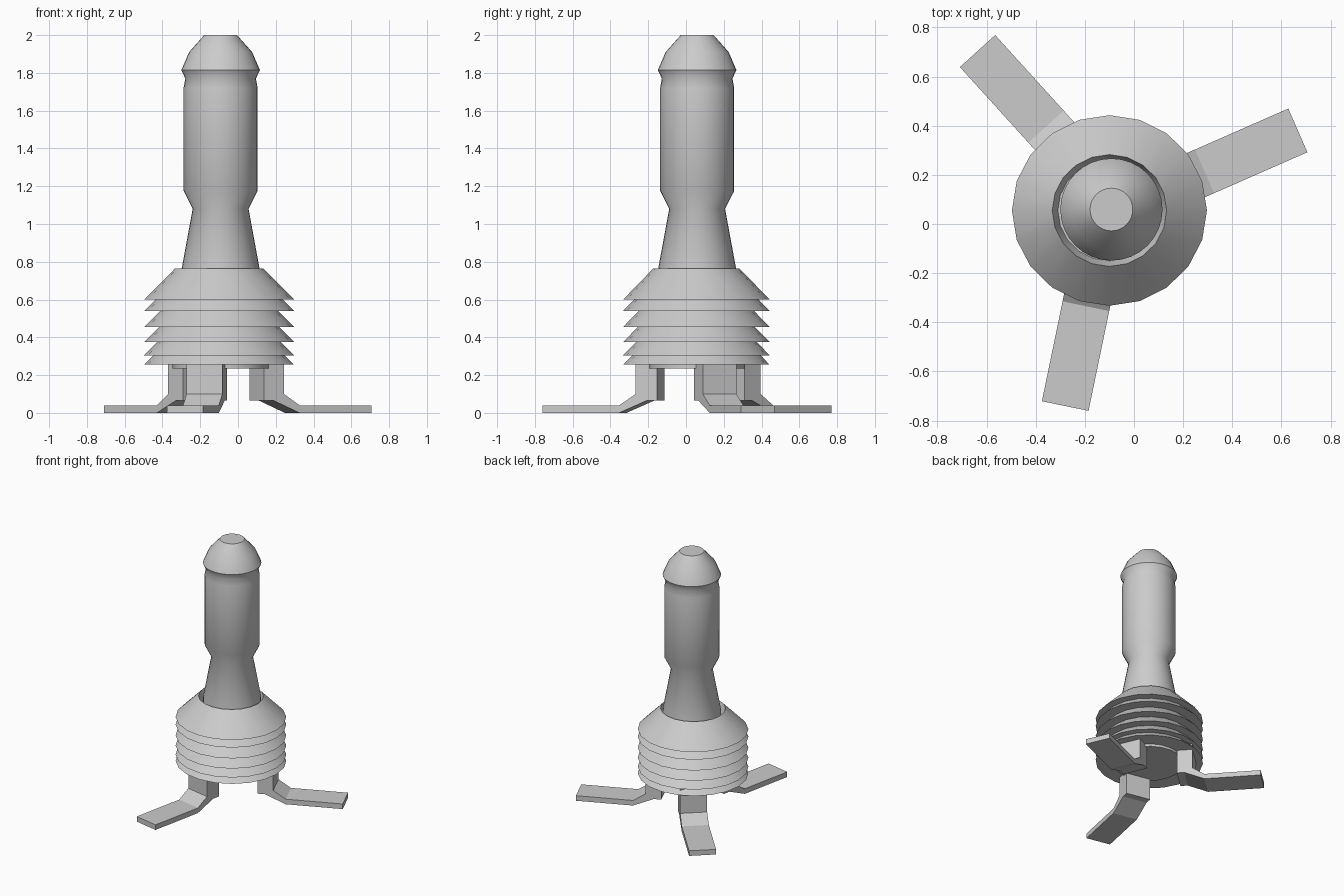
import bpy, bmesh
from math import cos, sin, tau, radians
from mathutils import Matrix, Vector

if "Cube" in bpy.data.objects:
    bpy.data.objects.remove(bpy.data.objects["Cube"])


def finish(bm, name, smooth=None):
    bmesh.ops.recalc_face_normals(bm, faces=bm.faces)
    mesh = bpy.data.meshes.new(name)
    bm.to_mesh(mesh)
    bm.free()
    obj = bpy.data.objects.new(name, mesh)
    bpy.context.collection.objects.link(obj)
    if smooth:
        bpy.ops.object.select_all(action='DESELECT')
        obj.select_set(True)
        bpy.context.view_layer.objects.active = obj
        bpy.ops.object.shade_smooth_by_angle(angle=radians(smooth))
    return obj


def lathe(name, profile, sides, centre, y_scale=1.0, smooth=35):
    """Spin (radius, z) points round a vertical axis and cap both ends."""
    bm = bmesh.new()
    rings = [[bm.verts.new((centre[0] + r * cos(tau * i / sides),
                            centre[1] + y_scale * r * sin(tau * i / sides), z))
              for i in range(sides)] for r, z in profile]
    for a, b in zip(rings, rings[1:]):
        for i in range(sides):
            j = (i + 1) % sides
            bm.faces.new((a[i], a[j], b[j], b[i]))
    bm.faces.new(rings[0])
    bm.faces.new(rings[-1])
    return finish(bm, name, smooth)


def leg(name, tip, angle, width=0.194):
    """Extrude the bent side profile of a leg; distances run inward from its tip."""
    side = [(0, 0), (0, 0.04), (0.415, 0.04), (0.505, 0.10), (0.505, 0.30),
            (0.62, 0.30), (0.62, 0.065), (0.565, 0.065), (0.415, 0)]
    bm = bmesh.new()
    face = bm.faces.new([bm.verts.new((-d, -width / 2, z)) for d, z in side])
    ext = bmesh.ops.extrude_face_region(bm, geom=[face])
    moved = [v for v in ext['geom'] if isinstance(v, bmesh.types.BMVert)]
    bmesh.ops.translate(bm, verts=moved, vec=Vector((0, width, 0)))
    bm.transform(Matrix.Translation((tip[0], tip[1], 0))
                 @ Matrix.Rotation(radians(angle), 4, 'Z'))
    return finish(bm, name)


# Ribbed collar: nested flat-bottomed cones with a recessed socket on top
R = 0.397
ribs = [0.60, 0.54, 0.455, 0.375, 0.305, 0.255]
collar = [(0.21, 0.69), (0.233, 0.765), (R, ribs[0])]
for above, below in zip(ribs, ribs[1:]):
    collar += [(R - (above - below), above), (R, below)]
lathe("ribbed_collar", collar, 20, (-0.10, 0.055), 0.977)

# Base plate under the collar
lathe("base_plate", [(0.255, 0.30), (0.255, 0.235)], 20, (-0.092, 0.057))

# Waisted stem, cylindrical body and domed cap with a flat tip
body = [(0.206, 0.66), (0.206, 0.765), (0.148, 1.08), (0.196, 1.175),
        (0.196, 1.72), (0.187, 1.77), (0.208, 1.815), (0.167, 1.91), (0.087, 2.0)]
lathe("stem_and_cap", body, 32, (-0.092, 0.059), smooth=40)

# Three splayed legs
for n, (tip, angle) in enumerate([((0.667, 0.381), 23.7),
                                  ((-0.637, 0.704), 132.2),
                                  ((-0.280, -0.741), 258.3)], 1):
    leg(f"leg_{n}", tip, angle)
